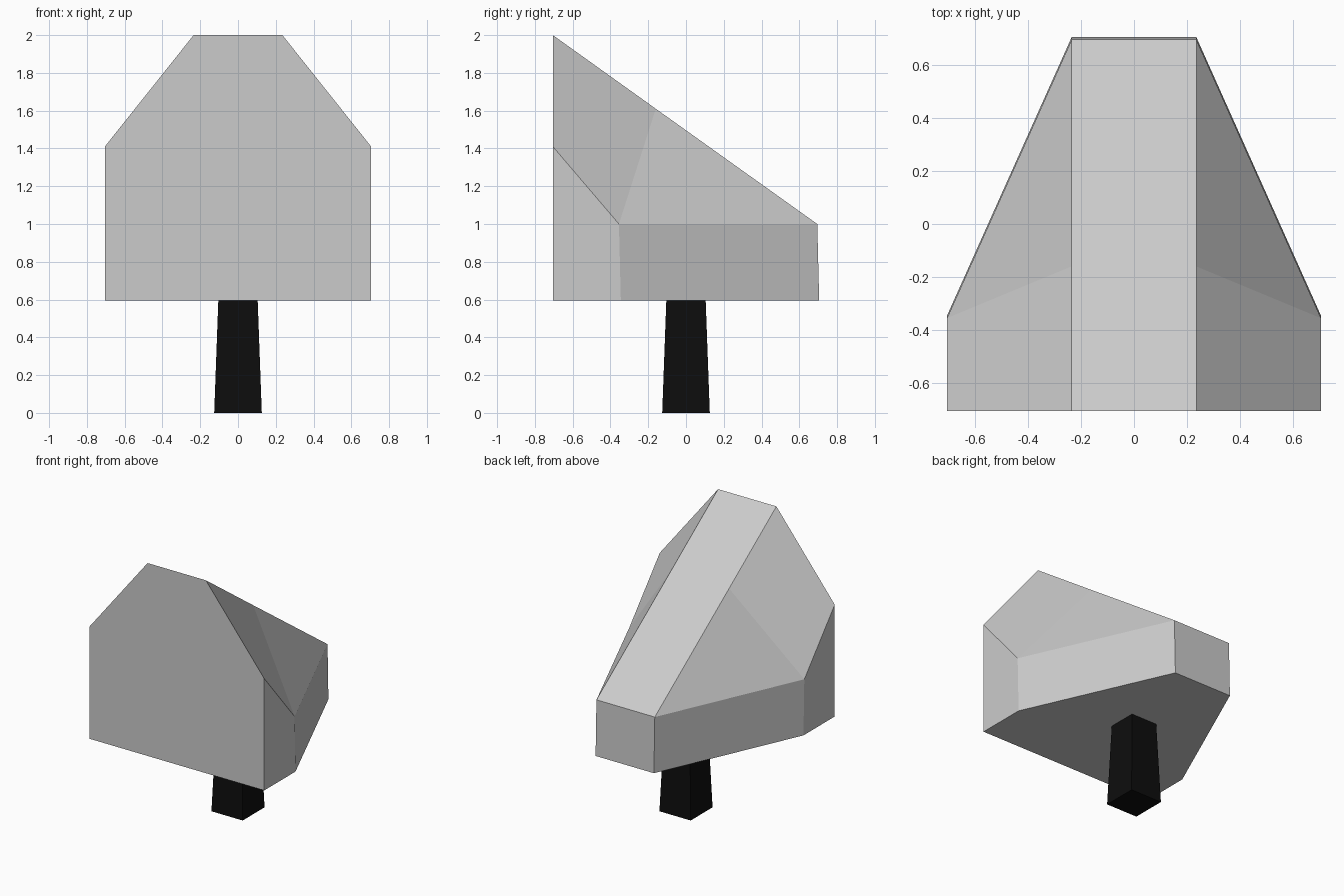
import bpy, bmesh

if "Cube" in bpy.data.objects:
    bpy.data.objects.remove(bpy.data.objects["Cube"])

# Body: side profiles (y, z) lofted across x; the repeated outer point folds the crease
inner = [(-.705, .595), (-.705, 2.0), (-.16, 1.61), (.695, 1.0), (.705, .595)]
outer = [(-.705, .595), (-.705, 1.41), (-.355, 1.0), (-.355, 1.0), (-.345, .595)]
sections = [(-.705, outer), (-.235, inner), (.235, inner), (.705, outer)]

bm = bmesh.new()
rings = [[bm.verts.new((x, y, z)) for y, z in prof] for x, prof in sections]
for a, b in zip(rings, rings[1:]):
    for i in range(5):
        j = (i + 1) % 5
        bm.faces.new((a[i], a[j], b[j], b[i]))
bm.faces.new(rings[0])
bm.faces.new(rings[-1])
bmesh.ops.remove_doubles(bm, verts=bm.verts, dist=.001)
bmesh.ops.recalc_face_normals(bm, faces=bm.faces)
mesh = bpy.data.meshes.new("body")
bm.to_mesh(mesh)
bm.free()
bpy.context.collection.objects.link(bpy.data.objects.new("body", mesh))

# Post: square block tapering up to the underside of the body
bpy.ops.mesh.primitive_cube_add(size=1, location=(0, 0, .3))
post = bpy.context.object
post.name = "post"
for v in post.data.vertices:
    half = .104 if v.co.z > 0 else .126
    v.co.x *= 2 * half
    v.co.y *= 2 * half
    v.co.z *= .6
black = bpy.data.materials.new("black")
black.diffuse_color = (.004, .004, .004, 1)
black.use_nodes = True
black.node_tree.nodes["Principled BSDF"].inputs["Base Color"].default_value = black.diffuse_color
post.data.materials.append(black)
